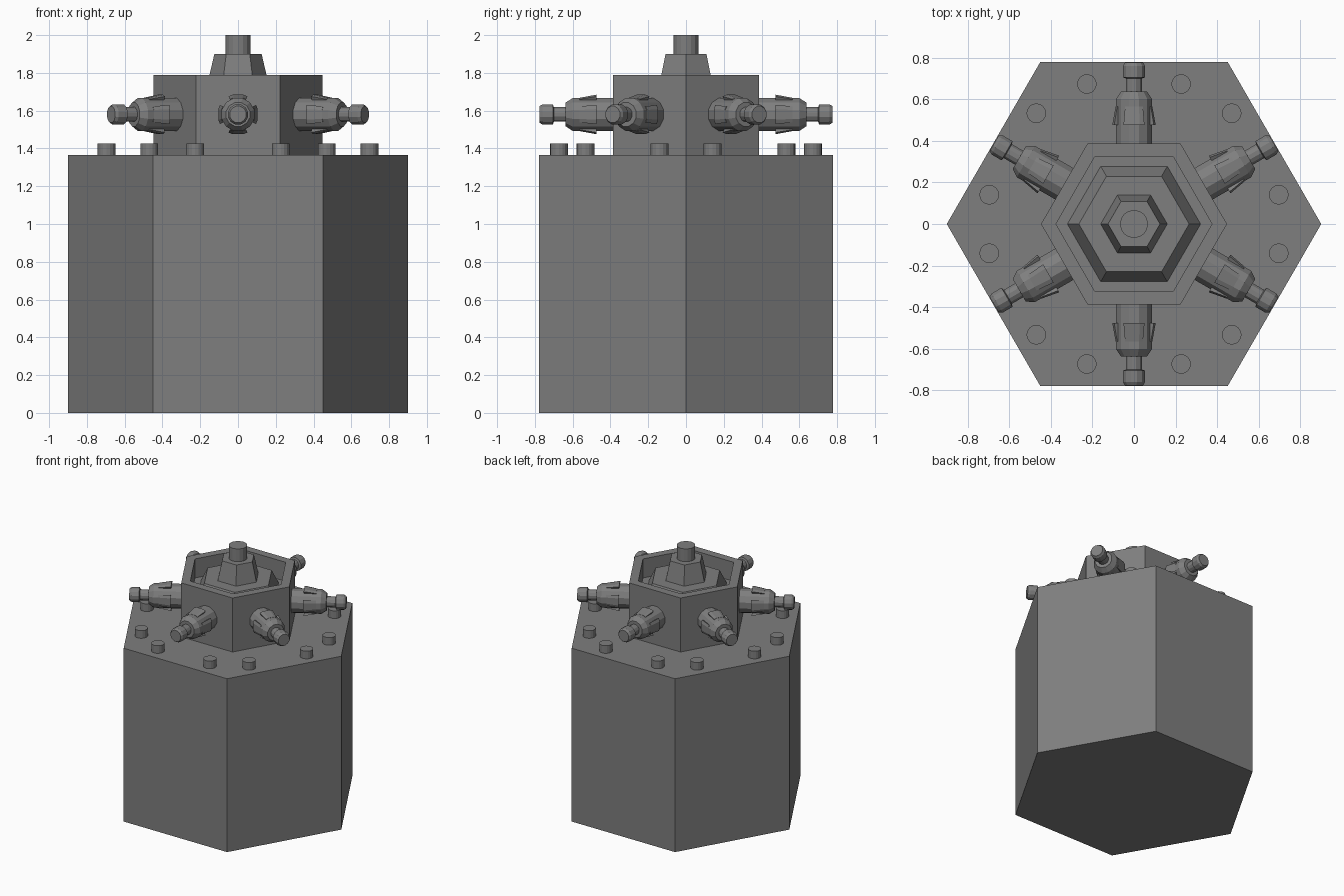
import bpy, bmesh
from math import cos, sin, pi, radians
from mathutils import Matrix, Vector

if "Cube" in bpy.data.objects:
    bpy.data.objects.remove(bpy.data.objects["Cube"])

# Dark grey finish for every part
dark = bpy.data.materials.new("dark_grey")
dark.diffuse_color = (0.21, 0.21, 0.21, 1)
dark.use_nodes = True
dark.node_tree.nodes["Principled BSDF"].inputs["Base Color"].default_value = dark.diffuse_color


def finish(name, bm, matrix=None):
    bmesh.ops.recalc_face_normals(bm, faces=bm.faces)
    mesh = bpy.data.meshes.new(name)
    bm.to_mesh(mesh)
    bm.free()
    mesh.materials.append(dark)
    ob = bpy.data.objects.new(name, mesh)
    if matrix:
        ob.matrix_world = matrix
    bpy.context.collection.objects.link(ob)
    return ob


def revolve(bm, profile, sides, phase=0.0, rot=None):
    """Stack rings of (radius, height) around z and cap both ends."""
    rings = []
    for r, h in profile:
        ring = []
        for i in range(sides):
            a = phase + 2 * pi * i / sides
            p = Vector((r * cos(a), r * sin(a), h))
            ring.append(bm.verts.new(rot @ p if rot else p))
        rings.append(ring)
    for lo, hi in zip(rings, rings[1:]):
        for i in range(sides):
            j = (i + 1) % sides
            bm.faces.new((lo[i], lo[j], hi[j], hi[i]))
    bm.faces.new(rings[0][::-1])
    bm.faces.new(rings[-1])


def turned(name, profile, sides, phase=0.0, matrix=None):
    bm = bmesh.new()
    revolve(bm, profile, sides, phase)
    return finish(name, bm, matrix)


# Large hexagonal body
turned("base_body", [(0.9, 0), (0.9, 1.365)], 6)

# Hub with rim, recess, stepped core and tapered cap
turned("hub", [(0.447, 1.365), (0.447, 1.79), (0.375, 1.79), (0.375, 1.64),
               (0.32, 1.64), (0.265, 1.75), (0.16, 1.75), (0.125, 1.9)], 6)
turned("top_pin", [(0.067, 1.89), (0.067, 2.0)], 16)

# Pairs of bolts near each corner of the body
for k in range(6):
    for s in (-1, 1):
        a = radians(60 * k + s * 11.4)
        turned("bolt", [(0.047, 1.36), (0.047, 1.425)], 16, 0,
               Matrix.Translation((0.71 * cos(a), 0.71 * sin(a), 0)))

# Radial connectors: turned body plus four curved, flared clips
nozzle = [(0.09, 0.36), (0.09, 0.6), (0.065, 0.637), (0.04, 0.637),
          (0.04, 0.7), (0.055, 0.705), (0.055, 0.76), (0.045, 0.776)]
clip = [(0.07, 0.475), (0.108, 0.475), (0.091, 0.565), (0.07, 0.565)]
to_x = Matrix.Rotation(pi / 2, 3, 'Y')
for k in range(6):
    bm = bmesh.new()
    revolve(bm, nozzle, 12, pi / 12, to_x)
    for q in range(4):
        rows = []
        for deg in (-28, -15, 15, 28):
            a = q * pi / 2 + radians(deg)
            rows.append([bm.verts.new((h, r * sin(a), r * cos(a)))
                         for r, h in clip])
        for one, two in zip(rows, rows[1:]):
            for i in range(4):
                j = (i + 1) % 4
                bm.faces.new((one[i], two[i], two[j], one[j]))
        bm.faces.new(rows[0])
        bm.faces.new(rows[-1][::-1])
    finish("connector", bm, Matrix.Translation((0, 0, 1.58))
           @ Matrix.Rotation(radians(30 + 60 * k), 4, 'Z'))
